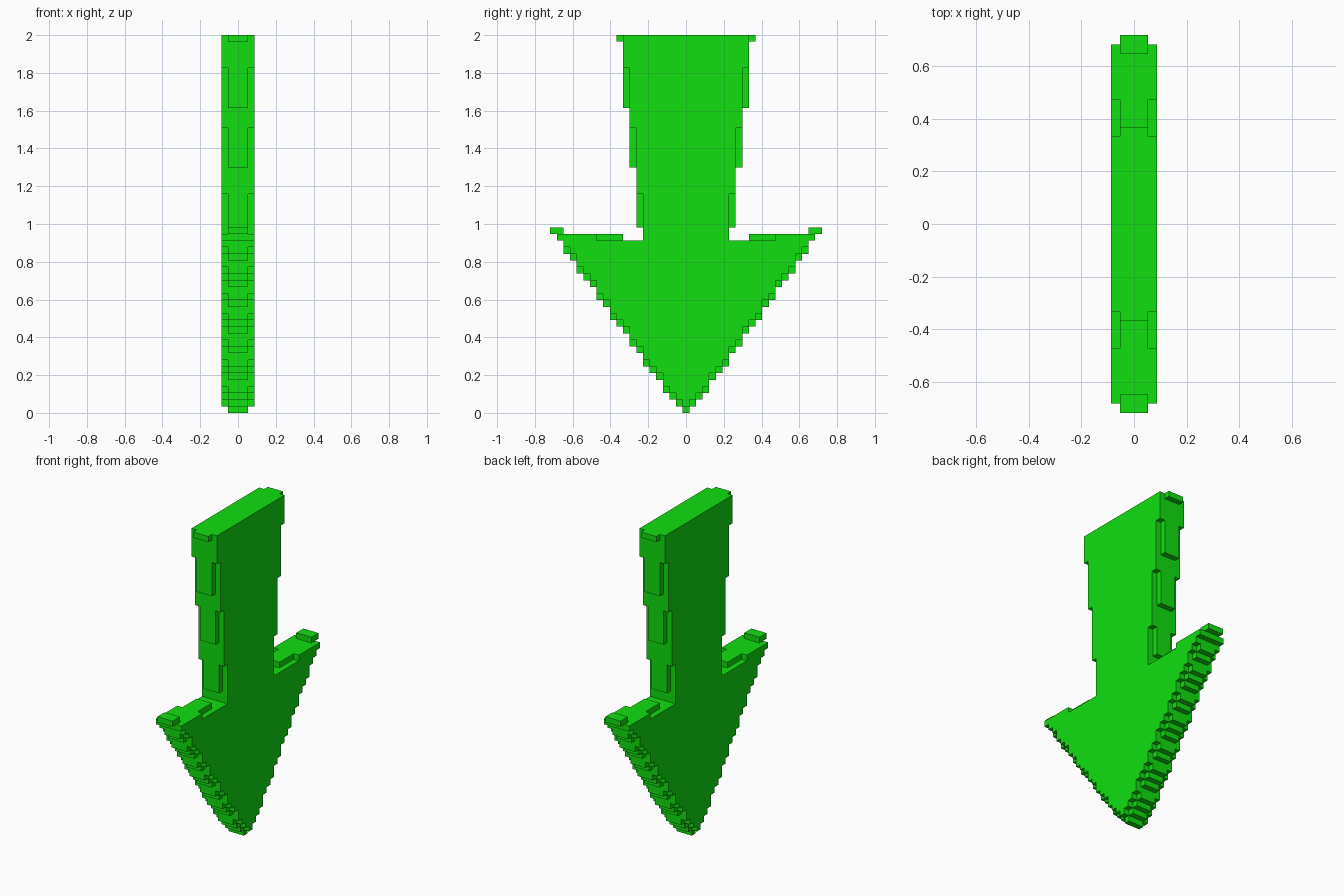
import bpy, bmesh
from mathutils import Vector

if "Cube" in bpy.data.objects:
    bpy.data.objects.remove(bpy.data.objects["Cube"])

V = 2 / 57            # block size: the arrow is 57 blocks tall, 41 wide, 5 thick


def steps(k, table):
    """Half width of the stem at row k."""
    return next(h for start, h in table if k >= start)


def wedge(k):
    """Half width of the stepped arrow head at row k."""
    return k - max(2 * k - 1, 0) // 7


def solid(i, j, k):
    """Is the block at thickness i, width j, height k filled?"""
    i, j = abs(i), abs(j)
    if i > 2 or not 0 <= k <= 56:
        return False
    core = i < 2
    # stem, widening upward; the core sticks out one block in places
    if k >= 26:
        table = ([(56, 10), (46, 9), (37, 8), (28, 7), (0, 6)] if core
                 else [(52, 9), (43, 8), (33, 7), (0, 6)])
        if j <= steps(k, table):
            return True
    # barbs rising at the outer ends of the head
    if k == 27:
        return core and 19 <= j <= 20
    if k == 26:
        return (10 if core else 14) <= j <= 19
    # pointed head, outer layers one row higher than the core
    if k < 26:
        return j <= wedge(k) if core else k > 0 and j <= wedge(k - 1)
    return False


# skin of the filled blocks
bm = bmesh.new()
for i in range(-2, 3):
    for j in range(-20, 21):
        for k in range(57):
            if not solid(i, j, k):
                continue
            c = Vector((i, j, k + 0.5))
            for axis in range(3):
                for s in (-1, 1):
                    n = Vector([s if a == axis else 0 for a in range(3)])
                    if solid(i + int(n.x), j + int(n.y), k + int(n.z)):
                        continue
                    u = Vector([1 if a == (axis + 1) % 3 else 0 for a in range(3)])
                    w = n.cross(u)
                    corners = [(-1, -1), (1, -1), (1, 1), (-1, 1)]
                    bm.faces.new([bm.verts.new((c + (n + u * a + w * b) / 2) * V)
                                  for a, b in corners])
bmesh.ops.remove_doubles(bm, verts=bm.verts[:], dist=V * 0.01)

# merge the flat areas into single faces
bmesh.ops.dissolve_limit(bm, angle_limit=0.02, verts=bm.verts[:], edges=bm.edges[:])
mesh = bpy.data.meshes.new("down_arrow")
bm.to_mesh(mesh)
bm.free()

arrow = bpy.data.objects.new("down_arrow", mesh)
bpy.context.collection.objects.link(arrow)

green = bpy.data.materials.new("green")
green.diffuse_color = (0.005, 0.74, 0.005, 1)
green.use_nodes = True
green.node_tree.nodes["Principled BSDF"].inputs["Base Color"].default_value = green.diffuse_color
mesh.materials.append(green)
